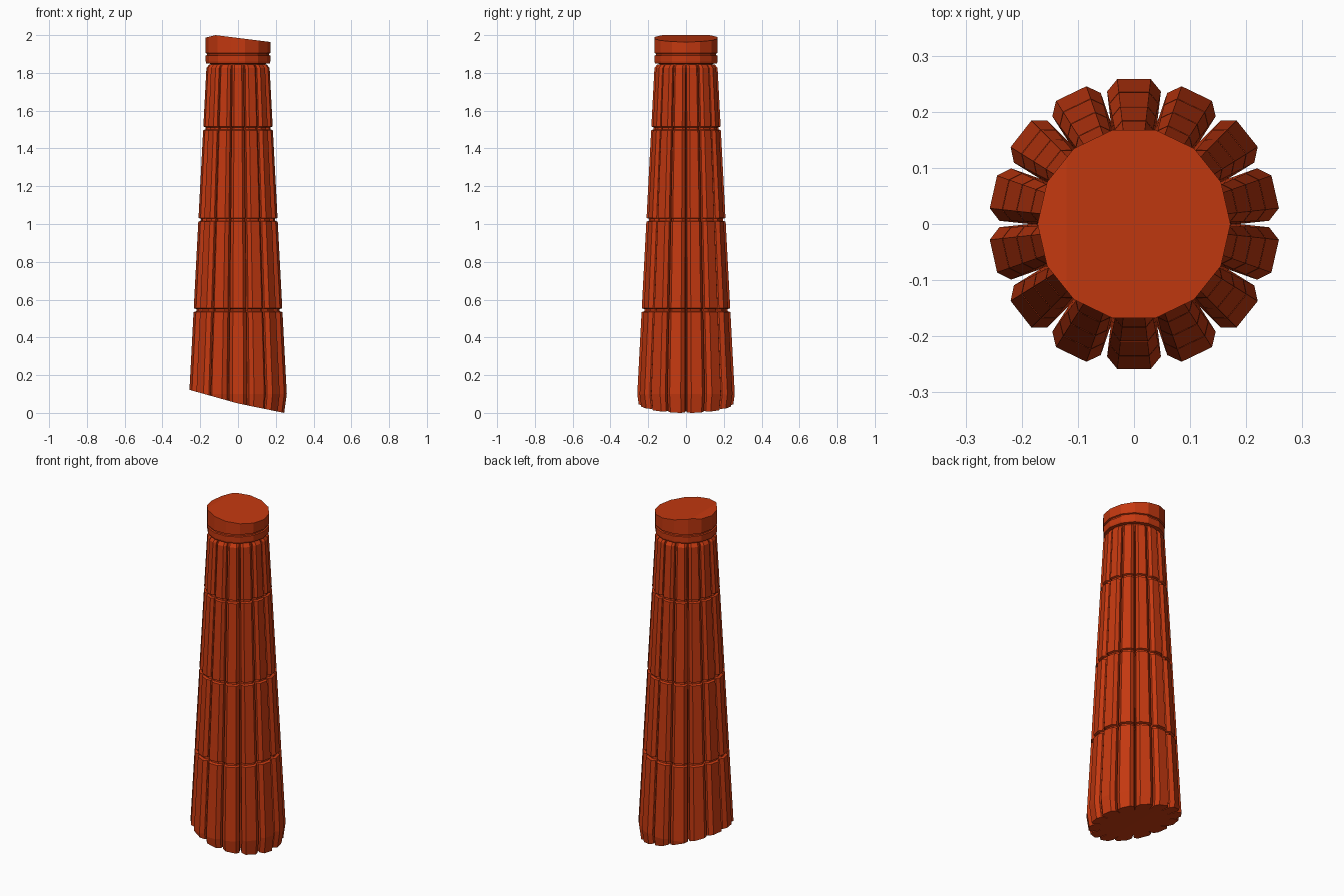
import bpy, bmesh
from math import pi, sin, cos
from mathutils import Vector

LOBES = 14

cube = bpy.data.objects.get("Cube")
if cube:
    bpy.data.objects.remove(cube)

red = bpy.data.materials.new("brick red")
red.use_nodes = True
colour = (0.55, 0.04, 0.005, 1)
red.diffuse_color = colour
red.node_tree.nodes["Principled BSDF"].inputs["Base Color"].default_value = colour


def loft(name, section, rings, cuts):
    """Stack scaled copies of a section, then trim with planes (point, outward normal)."""
    bm = bmesh.new()
    levels = [[bm.verts.new((x * s, y * s, z)) for x, y in section] for z, s in rings]
    n = len(section)
    for low, high in zip(levels, levels[1:]):
        for i in range(n):
            j = (i + 1) % n
            bm.faces.new((low[i], low[j], high[j], high[i]))
    bm.faces.new(levels[0][::-1])
    bm.faces.new(levels[-1])
    for point, normal in cuts:
        cut = bmesh.ops.bisect_plane(
            bm, geom=bm.verts[:] + bm.edges[:] + bm.faces[:],
            plane_co=point, plane_no=Vector(normal).normalized(), clear_outer=True)
        edges = [e for e in cut["geom_cut"] if isinstance(e, bmesh.types.BMEdge)]
        bmesh.ops.edgeloop_fill(bm, edges=edges)
    bmesh.ops.recalc_face_normals(bm, faces=bm.faces[:])
    mesh = bpy.data.meshes.new(name)
    bm.to_mesh(mesh)
    bm.free()
    mesh.materials.append(red)
    obj = bpy.data.objects.new(name, mesh)
    bpy.context.collection.objects.link(obj)
    return obj


# Fluted section: each lobe is a notch point followed by a chamfered outer face
lobe = [(0.048, 0.236), (0.03, 0.258), (-0.03, 0.258), (-0.048, 0.236)]
fluted = []
for k in range(LOBES):
    a = 2 * pi * k / LOBES
    h = a - pi / LOBES
    fluted.append((-0.186 * sin(h), 0.186 * cos(h)))
    fluted += [(x * cos(a) - y * sin(a), x * sin(a) + y * cos(a)) for x, y in lobe]


def taper(z):
    return 1 - 0.204 * (z - 0.1)


# Tapered shaft with three thin ring grooves and a rounded-in top
rings = [(-0.05, 0.92), (0.1, 1)]
for z in (0.545, 1.023, 1.507):
    for dz, f in ((-0.011, 1), (-0.006, 0.94), (0.005, 0.94), (0.009, 1)):
        rings.append((z + dz, taper(z + dz) * f))
rings += [(1.825, taper(1.825)), (1.845, 0.59)]
loft("fluted_shaft", fluted, rings,
     [((0, 0, 0.05), (-0.28, 0, -1)), ((0, 0, 0.05), (-0.205, 0, -1))])

# Plain collar with a narrow groove and a slanted top
circle = [(cos(2 * pi * k / LOBES), sin(2 * pi * k / LOBES)) for k in range(LOBES)]
loft("collar", circle,
     [(1.80, 0.145), (1.848, 0.145), (1.85, 0.168), (1.86, 0.171), (1.891, 0.171),
      (1.894, 0.164), (1.902, 0.164), (1.905, 0.172), (2.05, 0.172)],
     [((-0.12, 0, 2), (0.125, 0, 1)), ((-0.12, 0, 2), (-0.25, 0, 1))])
